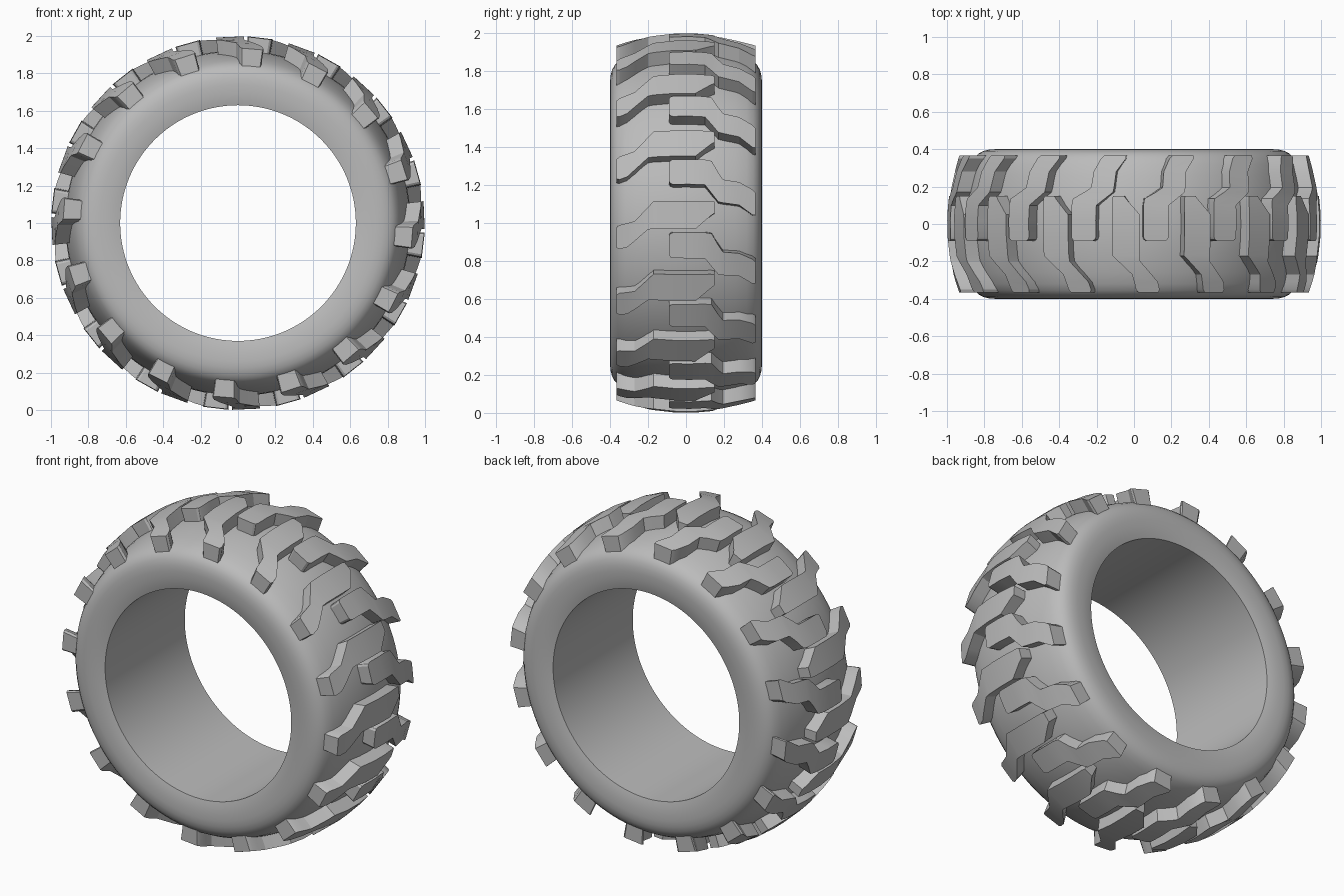
import bpy
import bmesh
import math

cube = bpy.data.objects.get("Cube")
if cube:
    bpy.data.objects.remove(cube, do_unlink=True)

# One rubber colour
rubber = bpy.data.materials.new("grey_rubber")
rubber.use_nodes = True
GREY = (0.5, 0.5, 0.5, 1.0)
rubber.diffuse_color = GREY
rubber.node_tree.nodes["Principled BSDF"].inputs["Base Color"].default_value = GREY

LUGS = 16
HALF_WIDTH = 0.365


def polar(radius, angle, y):
    """Point around the wheel axle, which runs along y at z = 1."""
    return (radius * math.cos(angle), y, 1 + radius * math.sin(angle))


def finish(bm, name, sharp_angle):
    bmesh.ops.recalc_face_normals(bm, faces=bm.faces)
    mesh = bpy.data.meshes.new(name)
    bm.to_mesh(mesh)
    bm.free()
    mesh.materials.append(rubber)
    obj = bpy.data.objects.new(name, mesh)
    bpy.context.collection.objects.link(obj)
    bpy.ops.object.select_all(action='DESELECT')
    obj.select_set(True)
    bpy.context.view_layer.objects.active = obj
    bpy.ops.object.shade_smooth_by_angle(angle=math.radians(sharp_angle))
    return obj


def lathe(name, profile, segments):
    """Spin a closed (y, radius) loop around the axle."""
    bm = bmesh.new()
    rings = []
    for s in range(segments):
        a = math.tau * s / segments
        rings.append([bm.verts.new(polar(r, a, y)) for y, r in profile])
    n = len(profile)
    for s in range(segments):
        here, there = rings[s], rings[(s + 1) % segments]
        for i in range(n):
            j = (i + 1) % n
            bm.faces.new((here[i], here[j], there[j], there[i]))
    return finish(bm, name, 40)


def tread(name, stations, start):
    """Ring of zigzag lugs; each station is (y, upper angle, lower angle)."""
    bm = bmesh.new()
    for k in range(LUGS):
        base = math.radians(start) + math.tau * k / LUGS
        rows = []
        for y, hi, lo in stations:
            top = 1.0 - 0.065 * (y / HALF_WIDTH) ** 2
            corners = ((top, hi), (top, lo), (0.8, lo), (0.8, hi))
            rows.append([bm.verts.new(polar(r, base + a, y)) for r, a in corners])
        for a, b in zip(rows, rows[1:]):
            for i in range(4):
                j = (i + 1) % 4
                bm.faces.new((a[i], a[j], b[j], b[i]))
        bm.faces.new(rows[0])
        bm.faces.new(rows[-1])
    return finish(bm, name, 25)


# Tyre body: bulging sidewall, round shoulder and gently crowned tread base
half = [(0.385, 0.63), (0.393, 0.66), (0.398, 0.70), (0.4, 0.74), (0.398, 0.775),
        (0.39, 0.805), (0.377, 0.83), (0.355, 0.851), (0.32, 0.87),
        (0.26, 0.889), (0.18, 0.907), (0.09, 0.919)]
crown = [(0, 0.923)]
lathe("tyre_body", half + crown + [(-y, r) for y, r in reversed(half)], 128)

# Long lugs reaching in from the front shoulder
tread("front_lugs", [
    (0.15, 0.07, 0.01), (0.13, 0.074, -0.005), (0.05, 0.074, -0.075),
    (-0.06, 0.074, -0.075), (-0.17, 0.074, -0.075), (-0.2, 0.042, -0.078),
    (-0.27, -0.033, -0.142), (-0.31, -0.045, -0.178),
    (-0.35, -0.055, -0.19), (-HALF_WIDTH, -0.068, -0.184)], 2.5)

# Shorter double-bent lugs reaching in from the rear shoulder
tread("rear_lugs", [
    (-0.09, 0.05, -0.05), (-0.083, 0.062, -0.062), (-0.07, 0.068, -0.068),
    (0.02, 0.068, -0.068), (0.1, 0.068, -0.07), (0.135, 0.062, -0.115),
    (0.17, 0.0, -0.16), (0.195, -0.038, -0.165), (0.28, -0.048, -0.175),
    (0.35, -0.085, -0.228), (HALF_WIDTH, -0.102, -0.228)], -6.8)
